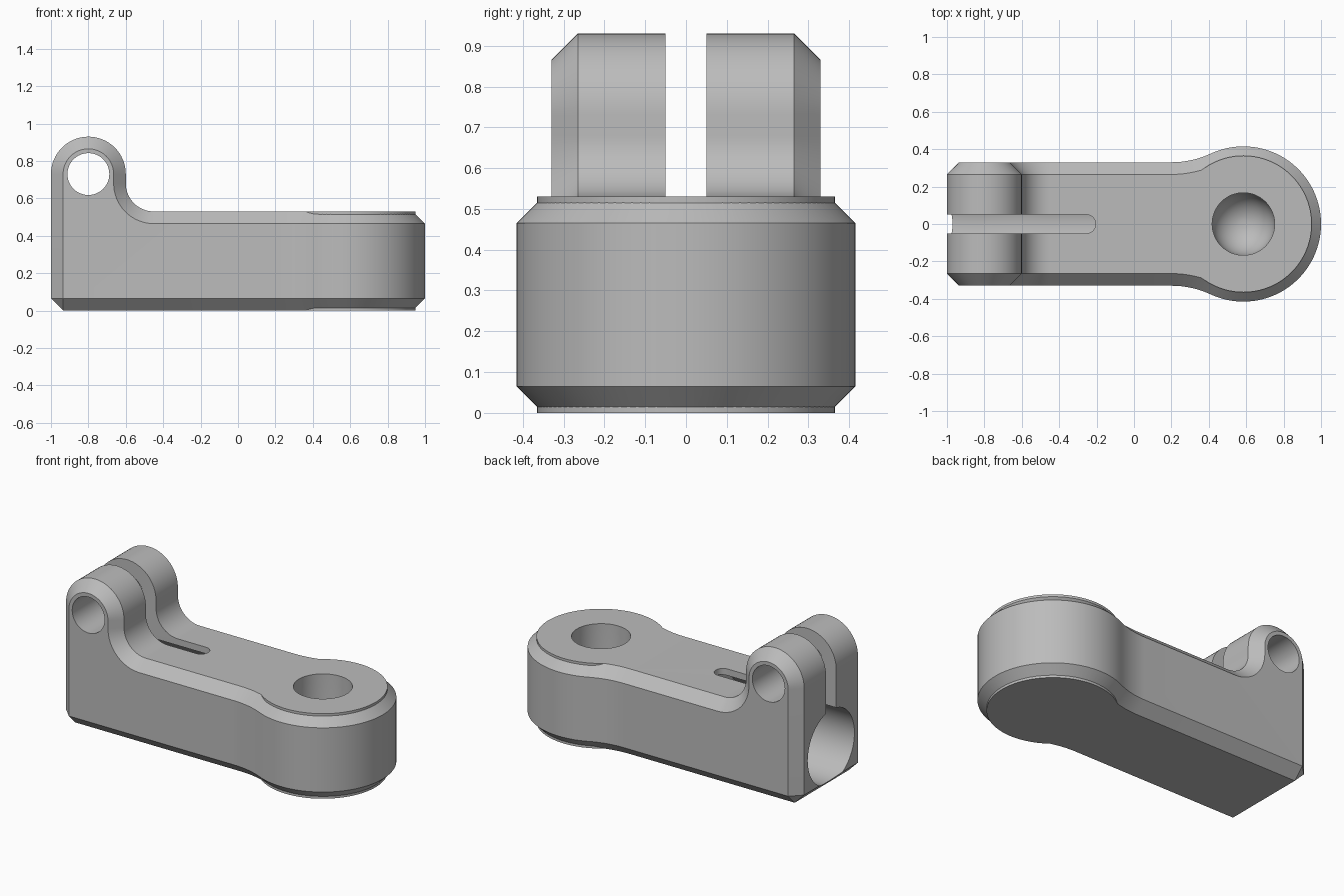
import bpy, bmesh
from math import sin, cos, pi, radians, atan2
from mathutils import Vector, Matrix

old = bpy.data.objects.get("Cube")
if old:
    bpy.data.objects.remove(old, do_unlink=True)

# Main dimensions
C = 0.065                    # chamfer
HALF, TOP = 0.33, 0.53       # arm half width and height
JOIN = 0.2                   # where the arm meets the round head
HEAD_X, HEAD_R = 0.585, 0.415
BLEND_R = 0.5
LUG_X, LUG_Z, LUG_R = -0.8, 0.73, 0.2
BORE_Z = TOP / 2

grey = bpy.data.materials.new("plain_grey")
grey.use_nodes = True
grey.diffuse_color = (0.5, 0.5, 0.5, 1)
grey.node_tree.nodes["Principled BSDF"].inputs["Base Color"].default_value = (0.5, 0.5, 0.5, 1)


def arc(cx, cy, r, a0, a1, n):
    """Points on an arc, angles in degrees."""
    angles = [radians(a0 + (a1 - a0) * i / n) for i in range(n + 1)]
    return [(cx + r * cos(a), cy + r * sin(a)) for a in angles]


def circle(cx, cy, r, n=64):
    return arc(cx, cy, r, 0, 360, n)[:-1]


def loft(bm, layers, closed=True):
    """Skin a stack of matching loops and cap both ends."""
    rings = [[bm.verts.new(p) for p in layer] for layer in layers]
    n = len(rings[0])
    for a, b in zip(rings, rings[1:]):
        for i in range(n if closed else n - 1):
            j = (i + 1) % n
            bm.faces.new((a[i], a[j], b[j], b[i]))
    bm.faces.new(rings[0])
    bm.faces.new(rings[-1])


def finish(bm, name):
    bmesh.ops.remove_doubles(bm, verts=bm.verts, dist=1e-5)
    bmesh.ops.recalc_face_normals(bm, faces=bm.faces)
    mesh = bpy.data.meshes.new(name)
    bm.to_mesh(mesh)
    bm.free()
    mesh.materials.append(grey)
    obj = bpy.data.objects.new(name, mesh)
    bpy.context.collection.objects.link(obj)
    return obj


def stack(name, outlines, matrix=None):
    """Solid from (outline, height) pairs, optionally turned."""
    bm = bmesh.new()
    loft(bm, [[(x, y, z) for x, y in pts] for pts, z in outlines])
    if matrix:
        bm.transform(matrix)
    return finish(bm, name)


def side_profile(d):
    """Arm and lug seen from the side, inset by d."""
    corner = C - d
    pts = [(JOIN, d), (-1 + C, d), (-1 + d, d + corner)]
    pts += arc(LUG_X, LUG_Z, LUG_R - d, 180, 0, 32)
    pts += arc(-0.45, TOP + 0.15, 0.15 + d, 180, 270, 16)
    return pts + [(JOIN, TOP - d)]


def head_plan(d):
    """Round head with blended neck seen from above, inset by d."""
    cy = HALF + BLEND_R
    t = atan2(-cy, HEAD_X - JOIN) * 180 / pi
    half = arc(JOIN, cy, BLEND_R + d, -90, t, 8)
    half += arc(HEAD_X, 0, HEAD_R - d, t + 180, 0, 32)[1:]
    return half + [(x, -y) for x, y in reversed(half[:-1])]


# Body: chamfered arm and head sharing one open seam
bm = bmesh.new()
loft(bm, [[(x, y, z) for x, z in side_profile(d)]
          for y, d in ((-HALF, C), (C - HALF, 0), (HALF - C, 0), (HALF, C))], closed=False)
loft(bm, [[(x, y, z) for x, y in head_plan(d)]
          for z, d in ((0, C), (C, 0), (TOP - C, 0), (TOP, C))], closed=False)
body = finish(bm, "clamp_arm")

# Flat boss showing above and below the head chamfer
boss_ring = circle(HEAD_X, 0, 0.365, 96)
boss = stack("head_boss", [(boss_ring, 0), (boss_ring, TOP)])

# Clamping slot with a rounded inner end
slot_plan = [(-1.2, -0.05)] + arc(-0.255, 0, 0.05, -90, 90, 16) + [(-1.2, 0.05)]
slot = stack("slot_cutter", [(slot_plan, BORE_Z), (slot_plan, 1.2)])

# Large bore in the end face
bore_ring = circle(0, 0, 0.23)
bore = stack("bore_cutter", [(bore_ring, -1.2), (bore_ring, -0.2)],
             Matrix.Translation((0, 0, BORE_Z)) @ Matrix.Rotation(pi / 2, 4, "Y"))

# Cross hole through the lug
pin_ring = circle(0, 0, 0.112, 48)
pin = stack("pin_cutter", [(pin_ring, -0.6), (pin_ring, 0.6)],
            Matrix.Translation((LUG_X, 0, LUG_Z)) @ Matrix.Rotation(pi / 2, 4, "X"))

# Round-bottomed socket in the head
socket_r, socket_z = 0.167, 0.33
layers = [(circle(HEAD_X, 0, socket_r), 0.8)]
for i in range(12):
    a = pi / 2 * i / 12
    layers.append((circle(HEAD_X, 0, socket_r * cos(a)), socket_z - socket_r * sin(a)))
socket = stack("socket_cutter", layers)

# Combine the parts and apply
bpy.context.view_layer.objects.active = body
for tool, op in ((boss, "UNION"), (bore, "DIFFERENCE"), (slot, "DIFFERENCE"),
                 (pin, "DIFFERENCE"), (socket, "DIFFERENCE")):
    tool.hide_render = True
    mod = body.modifiers.new(tool.name, "BOOLEAN")
    mod.operation = op
    mod.solver = "EXACT"
    mod.object = tool
    bpy.ops.object.modifier_apply(modifier=mod.name)
    bpy.data.objects.remove(tool, do_unlink=True)

for obj in bpy.context.selected_objects:
    obj.select_set(False)
body.select_set(True)
bpy.ops.object.shade_smooth_by_angle(angle=radians(30))
